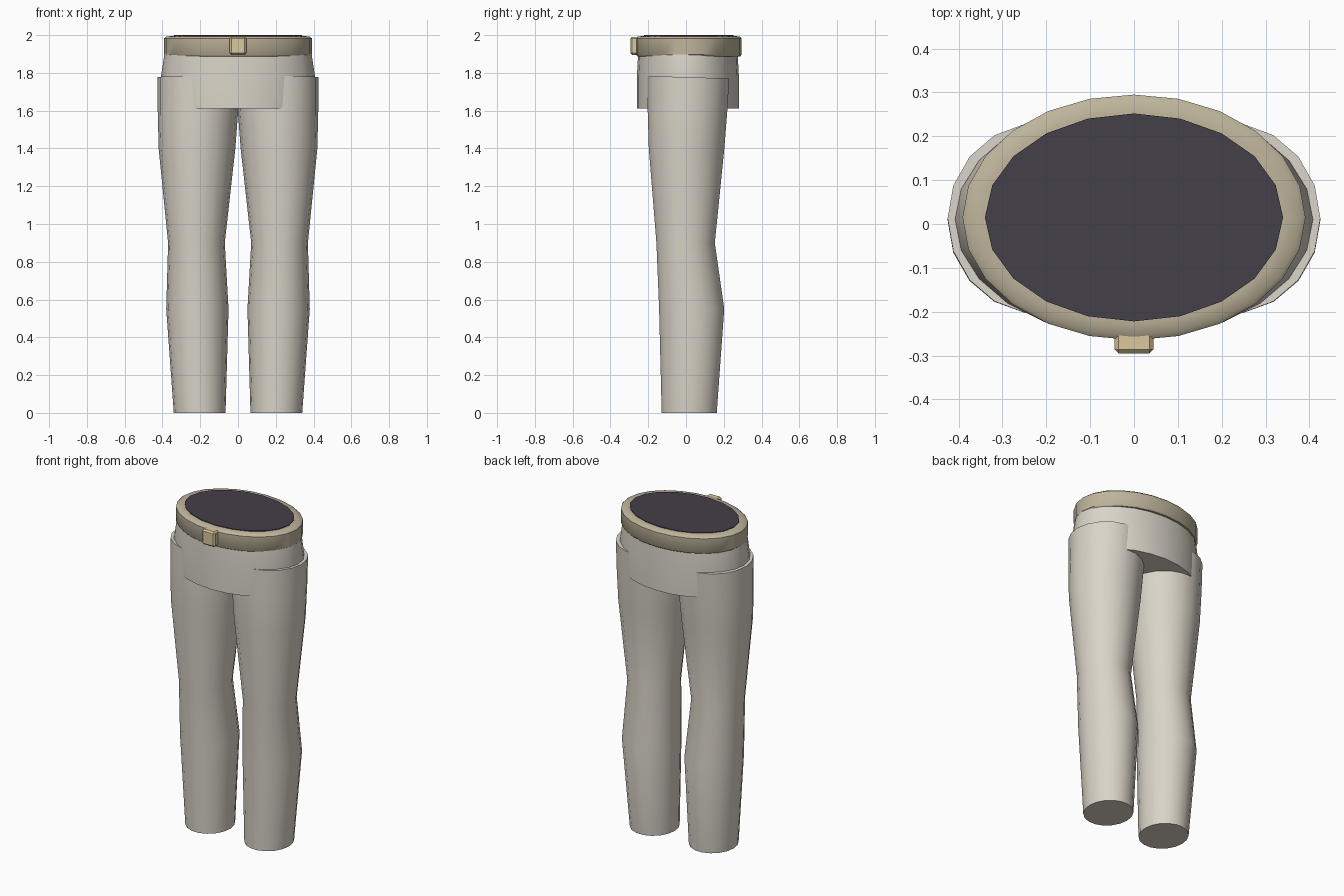
import bpy, bmesh, math

if "Cube" in bpy.data.objects:
    bpy.data.objects.remove(bpy.data.objects["Cube"])


def material(name, rgb):
    m = bpy.data.materials.new(name)
    m.diffuse_color = (*rgb, 1)
    m.use_nodes = True
    m.node_tree.nodes["Principled BSDF"].inputs["Base Color"].default_value = m.diffuse_color
    return m


CLOTH = material("cloth", (0.70, 0.66, 0.58))
BELT = material("belt_tan", (0.52, 0.46, 0.33))
BRASS = material("brass", (0.70, 0.57, 0.34))
DARK = material("dark_lining", (0.06, 0.05, 0.065))


def finish(name, bm, mat, smooth=True):
    bmesh.ops.recalc_face_normals(bm, faces=bm.faces)
    me = bpy.data.meshes.new(name)
    bm.to_mesh(me)
    bm.free()
    me.materials.append(mat)
    ob = bpy.data.objects.new(name, me)
    bpy.context.collection.objects.link(ob)
    if smooth:
        bpy.ops.object.select_all(action='DESELECT')
        ob.select_set(True)
        bpy.context.view_layer.objects.active = ob
        bpy.ops.object.shade_smooth_by_angle(angle=math.radians(40))
    return ob


def loft(name, rings, sides, mat, side=1, tilt=0.0):
    """Stack of ellipses (z, cx, cy, rx, ry); tilt slopes the last ring along y."""
    bm = bmesh.new()
    loops = []
    for i, (z, cx, cy, rx, ry) in enumerate(rings):
        t = tilt if i == len(rings) - 1 else 0
        loop = []
        for k in range(sides):
            a = 2 * math.pi * k / sides
            dy = ry * math.sin(a)
            loop.append(bm.verts.new((side * (cx + rx * math.cos(a)), cy + dy, z + t * dy)))
        loops.append(loop)
    for a, b in zip(loops, loops[1:]):
        for k in range(sides):
            n = (k + 1) % sides
            bm.faces.new((a[k], a[n], b[n], b[k]))
    bm.faces.new(loops[0][::-1])
    bm.faces.new(loops[-1])
    return finish(name, bm, mat)


# legs: ankle, calf, knee, thigh, hip
leg = [
    (0.00, 0.203, 0.017, 0.137, 0.148),
    (0.55, 0.215, 0.030, 0.165, 0.175),
    (0.90, 0.220, -0.002, 0.150, 0.157),
    (1.40, 0.217, 0.003, 0.203, 0.203),
    (1.60, 0.212, 0.008, 0.213, 0.214),
    (1.777, 0.210, 0.013, 0.215, 0.219),
]
for label, s in (("left", 1), ("right", -1)):
    loft(label + "_leg", leg, 18, CLOTH, s, -0.03)

# pelvis
loft("pelvis", [
    (1.612, 0, 0.01, 0.388, 0.270),
    (1.78, 0, 0.01, 0.408, 0.270),
    (1.93, 0, 0.01, 0.385, 0.262),
], 24, CLOTH)

# waist belt with a softened top edge
loft("belt", [
    (1.888, 0, 0.015, 0.383, 0.273),
    (1.897, 0, 0.015, 0.391, 0.280),
    (1.983, 0, 0.015, 0.391, 0.280),
    (1.992, 0, 0.015, 0.380, 0.270),
    (1.996, 0, 0.015, 0.345, 0.242),
], 24, BELT)

# dark waist opening
loft("waist_opening", [
    (1.97, 0, 0.015, 0.340, 0.237),
    (2.00, 0, 0.015, 0.340, 0.237),
], 20, DARK)

# buckle
bm = bmesh.new()
bmesh.ops.create_cube(bm, size=1)
for v in bm.verts:
    v.co = (v.co.x * 0.088, -0.27 + v.co.y * 0.05, 1.943 + v.co.z * 0.094)
bmesh.ops.bevel(bm, geom=bm.edges[:], offset=0.009, segments=1, affect='EDGES')
finish("buckle", bm, BRASS, smooth=False)
